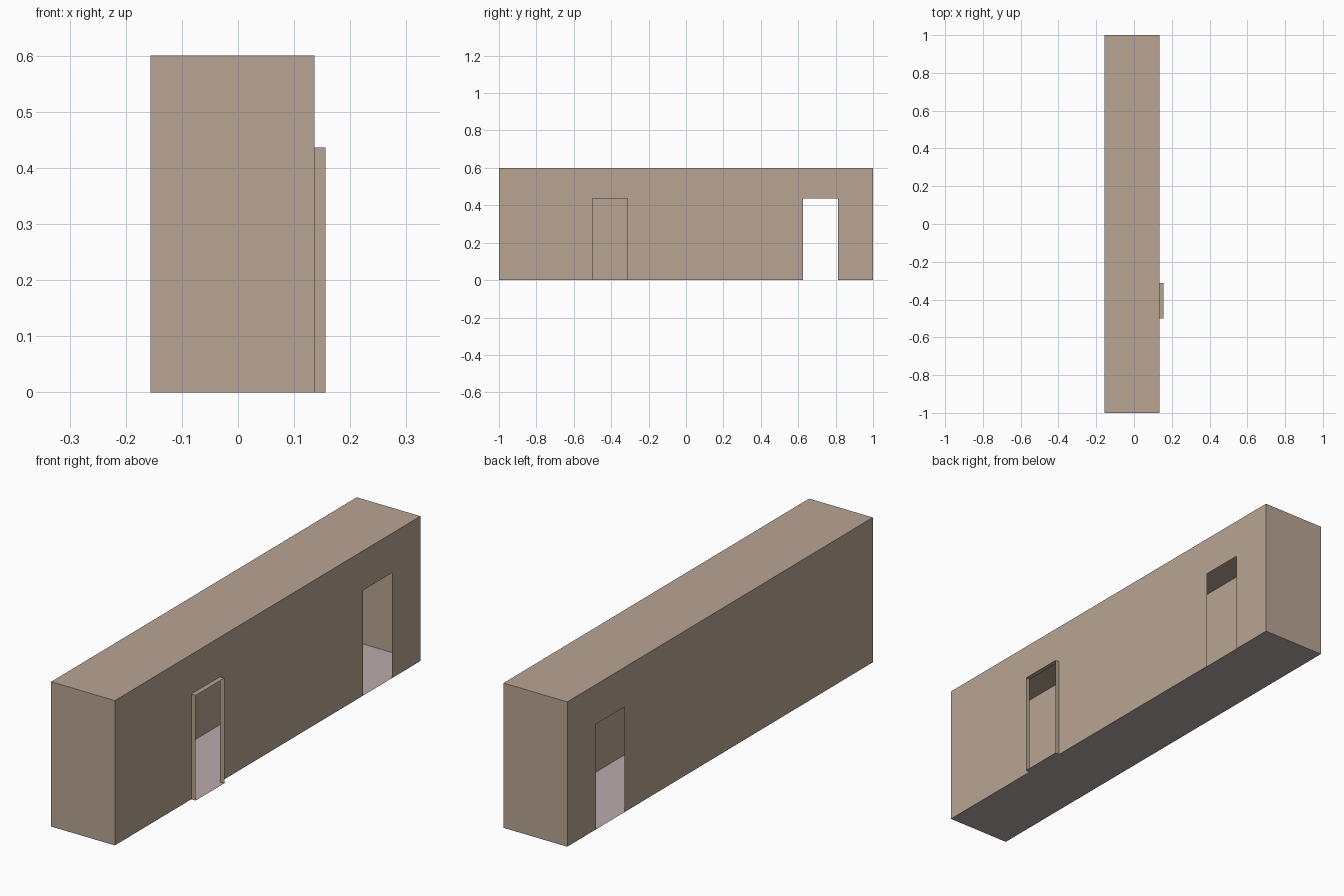
import bpy

if "Cube" in bpy.data.objects:
    bpy.data.objects.remove(bpy.data.objects["Cube"])

X0, X1, XF = -0.156, 0.136, 0.156   # left wall, right wall, front of door reveal
H, DH = 0.60, 0.436                 # corridor height, door height
FAR = (0.625, 0.8125)               # opposite doorways (both walls)
NEAR = (-0.5, -0.3125)              # doorway with projecting reveal


def material(name, rgb):
    m = bpy.data.materials.new(name)
    m.diffuse_color = (*rgb, 1)
    m.use_nodes = True
    m.node_tree.nodes["Principled BSDF"].inputs["Base Color"].default_value = m.diffuse_color
    return m


plaster = material("warm plaster", (0.485, 0.376, 0.296))
flooring = material("grey floor", (0.485, 0.402, 0.407))


def sheet(name, polys, mat):
    """Thin sheet object made from one or more polygons."""
    verts, faces = [], []
    for p in polys:
        faces.append(list(range(len(verts), len(verts) + len(p))))
        verts += p
    me = bpy.data.meshes.new(name)
    me.from_pydata(verts, [], faces)
    me.materials.append(mat)
    ob = bpy.data.objects.new(name, me)
    bpy.context.collection.objects.link(ob)
    return ob


def long_wall(name, x, doors, flip):
    """Side wall outline with a notch for each doorway."""
    pts = [(x, -1, 0)]
    for a, b in doors:
        pts += [(x, a, 0), (x, a, DH), (x, b, DH), (x, b, 0)]
    pts += [(x, 1, 0), (x, 1, H), (x, -1, H)]
    return sheet(name, [pts[::-1] if flip else pts], plaster)


# Side walls with doorways
long_wall("right_wall", X1, [NEAR, FAR], False)
long_wall("left_wall", X0, [FAR], True)

# End walls
for name, y, s in (("front_wall", -1, 1), ("back_wall", 1, -1)):
    sheet(name, [[(X0, y, 0), (X1, y, 0), (X1, y, H), (X0, y, H)][::s]], plaster)

# Ceiling
sheet("ceiling", [[(X0, -1, H), (X1, -1, H), (X1, 1, H), (X0, 1, H)]], plaster)

# Floor, and threshold running out through the projecting doorway
a, b = NEAR
sheet("floor", [[(X0, -1, 0), (X0, 1, 0), (X1, 1, 0), (X1, -1, 0)]], flooring)
sheet("threshold", [[(X1, a, 0), (X1, b, 0), (XF, b, 0), (XF, a, 0)]], flooring)

# Door reveal: two jambs and a head
sheet("door_reveal", [
    [(X1, a, 0), (XF, a, 0), (XF, a, DH), (X1, a, DH)],
    [(X1, b, 0), (X1, b, DH), (XF, b, DH), (XF, b, 0)],
    [(X1, a, DH), (XF, a, DH), (XF, b, DH), (X1, b, DH)],
], plaster)
